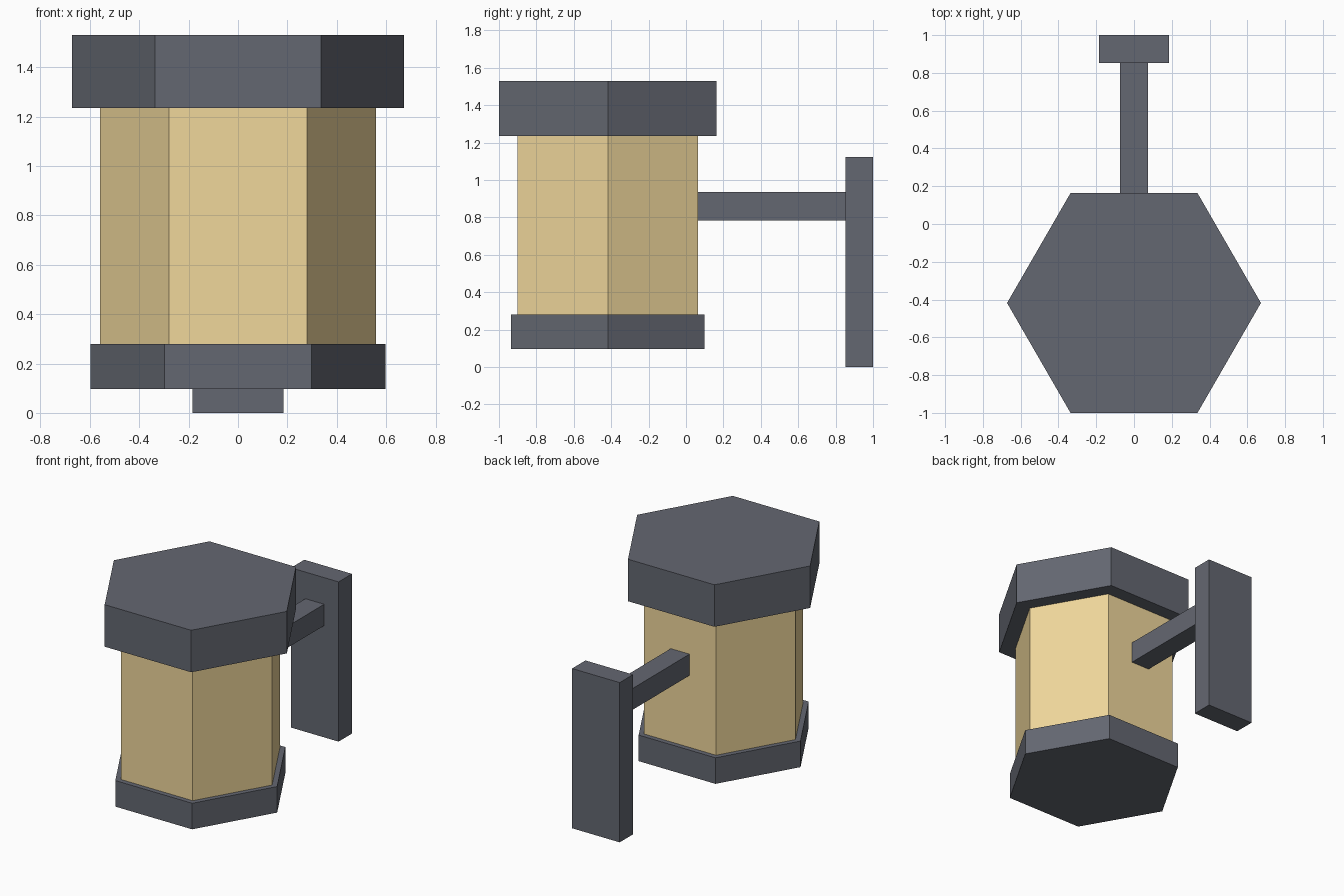
import bpy, bmesh
from math import cos, sin, tau

if "Cube" in bpy.data.objects:
    bpy.data.objects.remove(bpy.data.objects["Cube"])


def material(name, color):
    mat = bpy.data.materials.new(name)
    mat.diffuse_color = (*color, 1)
    mat.use_nodes = True
    mat.node_tree.nodes["Principled BSDF"].inputs["Base Color"].default_value = mat.diffuse_color
    return mat


METAL = material("dark_metal", (0.127, 0.136, 0.165))
GLASS = material("warm_glass", (0.87, 0.68, 0.33))
LAMP_Y = -0.418


def prism(name, outline, z0, z1, mat):
    """Extrude a flat outline from z0 up to z1."""
    bm = bmesh.new()
    face = bm.faces.new([bm.verts.new((x, y, z0)) for x, y in outline])
    top = bmesh.ops.extrude_face_region(bm, geom=[face])["geom"]
    verts = [v for v in top if isinstance(v, bmesh.types.BMVert)]
    bmesh.ops.translate(bm, verts=verts, vec=(0, 0, z1 - z0))
    if len(bm.faces) == len(outline) + 1:  # keep the bottom closed
        bm.faces.new([v for v in bm.verts if abs(v.co.z - z0) < 1e-6])
    bmesh.ops.recalc_face_normals(bm, faces=bm.faces)
    mesh = bpy.data.meshes.new(name)
    bm.to_mesh(mesh)
    bm.free()
    mesh.materials.append(mat)
    obj = bpy.data.objects.new(name, mesh)
    bpy.context.collection.objects.link(obj)
    return obj


def hexagon(radius):
    return [(radius * cos(i * tau / 6), LAMP_Y + radius * sin(i * tau / 6))
            for i in range(6)]


def rectangle(half_width, y0, y1):
    return [(-half_width, y0), (half_width, y0), (half_width, y1), (-half_width, y1)]


# Lantern: base, glowing body and overhanging cap
prism("lantern_base", hexagon(0.597), 0.097, 0.28, METAL)
prism("lantern_glass", hexagon(0.558), 0.28, 1.235, GLASS)
prism("lantern_cap", hexagon(0.672), 1.235, 1.53, METAL)

# Wall bracket: arm and mounting plate
prism("bracket_arm", rectangle(0.073, 0.065, 0.852), 0.785, 0.935, METAL)
prism("wall_plate", rectangle(0.185, 0.852, 1.0), 0.0, 1.122, METAL)
